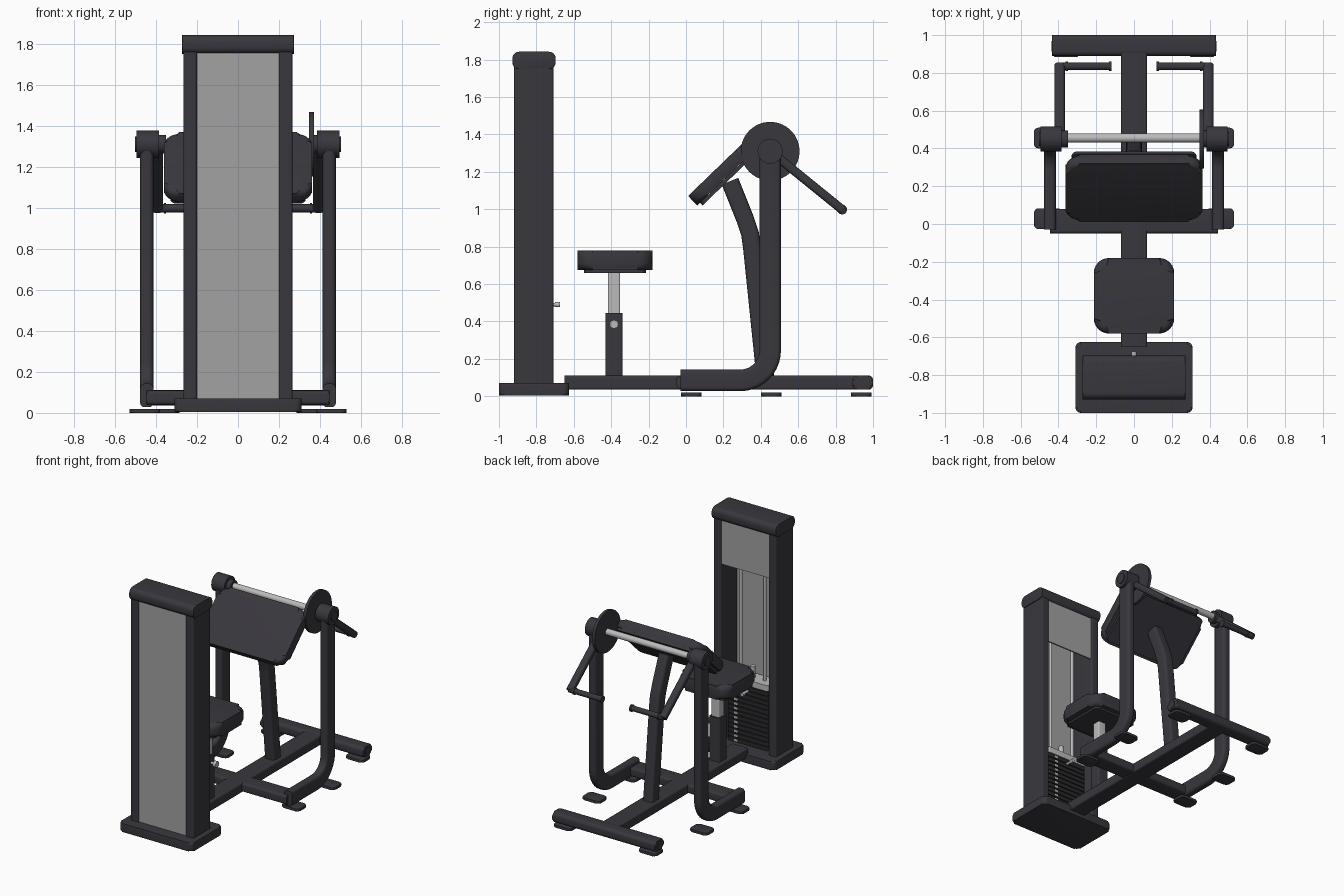
import bpy, bmesh, math
from mathutils import Vector

if "Cube" in bpy.data.objects:
    bpy.data.objects.remove(bpy.data.objects["Cube"])


def material(name, c):
    m = bpy.data.materials.new(name)
    m.diffuse_color = (*c, 1)
    m.use_nodes = True
    m.node_tree.nodes["Principled BSDF"].inputs["Base Color"].default_value = m.diffuse_color
    return m


DARK = material("charcoal", (0.040, 0.038, 0.047))
BLACK = material("black", (0.022, 0.022, 0.025))
GREY = material("panel grey", (0.36, 0.36, 0.37))
STEEL = material("steel", (0.50, 0.50, 0.50))


def finish(name, bm, mat):
    bmesh.ops.recalc_face_normals(bm, faces=bm.faces)
    me = bpy.data.meshes.new(name)
    bm.to_mesh(me)
    bm.free()
    me.materials.append(mat)
    ob = bpy.data.objects.new(name, me)
    bpy.context.collection.objects.link(ob)
    bpy.ops.object.select_all(action='DESELECT')
    ob.select_set(True)
    bpy.context.view_layer.objects.active = ob
    bpy.ops.object.shade_smooth_by_angle(angle=math.radians(35))
    return ob


def rounded_rect(w, h, r, n=6):
    pts = []
    for k, (sx, sy) in enumerate(((1, 1), (-1, 1), (-1, -1), (1, -1))):
        for i in range(n + 1):
            a = math.pi / 2 * (k + i / n)
            pts.append((sx * (w / 2 - r) + r * math.cos(a), sy * (h / 2 - r) + r * math.sin(a)))
    return pts


def slab(name, lo, hi, axis, r, mat, rim=0.0):
    """Rounded rectangle extruded along an axis, with softened end rims."""
    u, v = (axis + 1) % 3, (axis + 2) % 3
    bm = bmesh.new()
    rings = []
    for end in (lo[axis], hi[axis]):
        ring = []
        for a, b in rounded_rect(hi[u] - lo[u], hi[v] - lo[v], r):
            co = [0, 0, 0]
            co[u], co[v], co[axis] = (lo[u] + hi[u]) / 2 + a, (lo[v] + hi[v]) / 2 + b, end
            ring.append(bm.verts.new(co))
        rings.append(ring)
    caps = [bm.faces.new(rings[0][::-1]), bm.faces.new(rings[1])]
    n = len(rings[0])
    for i in range(n):
        j = (i + 1) % n
        bm.faces.new((rings[0][i], rings[0][j], rings[1][j], rings[1][i]))
    if rim:
        edges = list({e for f in caps for e in f.edges})
        bmesh.ops.bevel(bm, geom=edges, offset=rim, segments=4, profile=0.5, affect='EDGES')
    return finish(name, bm, mat)


def sweep(name, path, x, w, h, r, mat):
    """Rounded tube, w wide in x and h deep, along a (y, z) path."""
    bm = bmesh.new()
    P = [Vector(p) for p in path]
    rings = []
    for i, p in enumerate(P):
        a = (p - P[i - 1]).normalized() if i else (P[1] - p).normalized()
        b = (P[i + 1] - p).normalized() if i < len(P) - 1 else a
        t = (a + b).normalized()
        nrm = Vector((-t.y, t.x)) / t.dot(a)
        rings.append([bm.verts.new((x + s, p.x + nrm.x * q, p.y + nrm.y * q))
                      for s, q in rounded_rect(w, h, r)])
    for A, B in zip(rings, rings[1:]):
        for i in range(len(A)):
            j = (i + 1) % len(A)
            bm.faces.new((A[i], A[j], B[j], B[i]))
    bm.faces.new(rings[0])
    bm.faces.new(rings[-1])
    return finish(name, bm, mat)


def rod(name, p, q, r, mat, n=28):
    p, q = Vector(p), Vector(q)
    bm = bmesh.new()
    bmesh.ops.create_cone(bm, cap_ends=True, segments=n, radius1=r, radius2=r, depth=(q - p).length)
    rot = Vector((0, 0, 1)).rotation_difference(q - p).to_matrix().to_4x4()
    bm.transform(rot)
    bmesh.ops.translate(bm, verts=bm.verts, vec=(p + q) / 2)
    return finish(name, bm, mat)


# weight tower
slab("tower_base", (-0.31, -1.0, 0.005), (0.31, -0.625, 0.07), 2, 0.03, DARK, 0.012)
slab("tower_cap", (-0.272, -0.928, 1.75), (0.272, -0.697, 1.842), 0, 0.035, DARK, 0.004)
for side, s in (("left", -1), ("right", 1)):
    xs = sorted((s * 0.2, s * 0.266))
    slab(f"tower_column_{side}", (xs[0], -0.92, 0.06), (xs[1], -0.708, 1.76), 2, 0.012, DARK)
    rod(f"guide_rod_{side}", (s * 0.1, -0.81, 0.07), (s * 0.1, -0.81, 1.75), 0.011, STEEL, 16)
slab("front_panel", (-0.205, -0.912, 0.06), (0.205, -0.9, 1.76), 1, 0.002, GREY)
slab("rear_upper_panel", (-0.205, -0.728, 1.42), (0.205, -0.716, 1.76), 1, 0.002, GREY)

# weight stack with number plates and selector pin
for i in range(13):
    z = 0.075 + i * 0.035
    slab(f"weight_plate_{i}", (-0.17, -0.87, z), (0.17, -0.745, z + 0.029), 2, 0.01, BLACK)
    slab(f"weight_label_{i}", (0.085, -0.747, z + 0.006), (0.115, -0.742, z + 0.022), 1, 0.003, STEEL)
slab("stack_top_plate", (-0.17, -0.87, 0.53), (0.17, -0.745, 0.575), 2, 0.01, STEEL)
rod("stack_core", (0, -0.81, 0.07), (0, -0.81, 0.66), 0.018, STEEL, 20)
rod("selector_pin", (0, -0.76, 0.49), (0, -0.69, 0.49), 0.009, STEEL, 16)
rod("selector_pin_knob", (0, -0.70, 0.49), (0, -0.675, 0.49), 0.014, STEEL, 20)

# floor frame
slab("main_beam", (-0.07, -0.65, 0.035), (0.07, 0.95, 0.11), 1, 0.012, DARK)
slab("front_crossbar", (-0.445, -0.05, 0.04), (0.445, 0.08, 0.108), 0, 0.015, DARK, 0.004)
slab("rear_crossbar", (-0.435, 0.89, 0.035), (0.435, 1.0, 0.112), 0, 0.025, DARK, 0.012)
rod("rear_crossbar_end_cap_left", (-0.438, 0.942, 0.073), (-0.43, 0.942, 0.073), 0.028, DARK)
rod("rear_crossbar_end_cap_right", (0.43, 0.942, 0.073), (0.438, 0.942, 0.073), 0.028, DARK)

# mirrored uprights, feet, hubs and curl arms
bend = [(0.29 + 0.16 * math.cos(a), 0.245 + 0.16 * math.sin(a))
        for a in (math.radians(-90 + 9 * i) for i in range(11))]
for side, s in (("left", -1), ("right", 1)):
    sweep(f"upright_{side}", [(-0.03, 0.085)] + bend + [(0.45, 1.31)], s * 0.445, 0.064, 0.115, 0.022, DARK)
    for tag, x, y in (("front", 0.455, 0.028), ("middle", 0.455, 0.455), ("rear", 0.36, 0.938)):
        slab(f"{tag}_foot_{side}", (s * x - 0.075, y - 0.055, 0), (s * x + 0.075, y + 0.055, 0.02),
             2, 0.025, DARK, 0.005)
    rod(f"pivot_hub_{side}", (s * 0.385, 0.45, 1.31), (s * 0.495, 0.45, 1.31), 0.067, DARK, 40)
    rod(f"pivot_cap_{side}", (s * 0.49, 0.45, 1.31), (s * 0.502, 0.45, 1.31), 0.038, DARK)
    rod(f"pivot_collar_{side}", (s * 0.35, 0.45, 1.31), (s * 0.39, 0.45, 1.31), 0.045, DARK)
    sweep(f"curl_arm_{side}", [(0.45, 1.31), (0.84, 0.994)], s * 0.393, 0.055, 0.048, 0.018, DARK)
    rod(f"handle_{side}", (s * 0.125, 0.835, 0.998), (s * 0.40, 0.835, 0.998), 0.02, DARK)
    rod(f"handle_flange_{side}", (s * 0.12, 0.835, 0.998), (s * 0.132, 0.835, 0.998), 0.026, DARK)
    rod(f"handle_collar_{side}", (s * 0.35, 0.835, 0.998), (s * 0.362, 0.835, 0.998), 0.026, DARK)
rod("pivot_shaft", (-0.38, 0.455, 1.31), (0.38, 0.455, 1.31), 0.024, STEEL)
rod("cam_disc", (0.347, 0.45, 1.31), (0.37, 0.45, 1.31), 0.157, DARK, 56)

# arm pad on its leaning post
ANGLE = math.radians(44)
pad = slab("arm_pad", (-0.362, -0.215, -0.035), (0.362, 0.215, 0.035), 2, 0.075, DARK, 0.024)
pad.location = (0, 0.19, 1.195)
plate = slab("arm_pad_plate", (-0.33, -0.195, -0.01), (0.33, 0.215, 0.01), 2, 0.03, DARK)
plate.location = (0, 0.222, 1.163)
for ob in (pad, plate):
    ob.rotation_euler.x = ANGLE
sweep("pad_post", [(0.425, 0.09), (0.352, 0.80), (0.342, 0.87), (0.315, 0.95), (0.235, 1.15)],
      0, 0.085, 0.095, 0.02, DARK)

# seat
slab("seat", (-0.213, -0.58, 0.675), (0.213, -0.18, 0.78), 2, 0.08, DARK, 0.035)
slab("seat_plate", (-0.17, -0.545, 0.66), (0.17, -0.215, 0.685), 2, 0.03, DARK)
slab("seat_post", (-0.033, -0.418, 0.4), (0.033, -0.352, 0.67), 2, 0.008, STEEL)
slab("seat_sleeve", (-0.045, -0.43, 0.1), (0.045, -0.34, 0.445), 2, 0.01, DARK)
rod("seat_adjuster_pin", (0.04, -0.385, 0.385), (0.075, -0.385, 0.385), 0.01, STEEL, 16)
rod("seat_adjuster_knob", (0.07, -0.385, 0.385), (0.095, -0.385, 0.385), 0.023, STEEL, 12)
